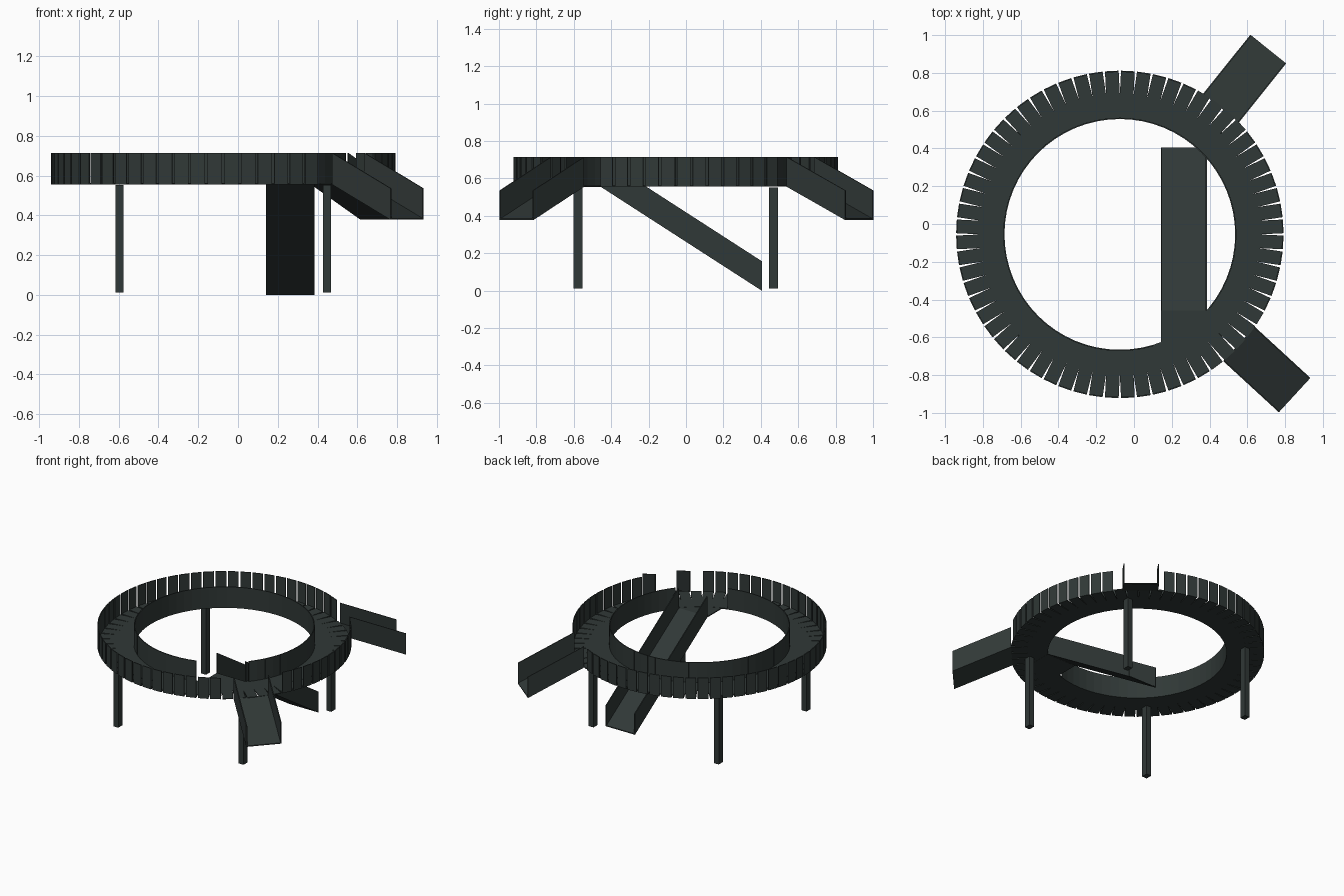
import bpy, bmesh, math
from mathutils import Matrix, Vector

if "Cube" in bpy.data.objects:
    bpy.data.objects.remove(bpy.data.objects["Cube"])

CENTRE = Vector((-0.075, -0.055, 0))
R_IN, R_OUT = 0.61, 0.866      # walkway radii
Z0, WALL, T = 0.556, 0.158, 0.007   # floor level, wall height, sheet thickness
N, TILE_W = 64, 0.0725         # walkway segments and outer tile width
STEP = 2 * math.pi / N

steel = bpy.data.materials.new("dark_green_grey")
steel.diffuse_color = (0.030, 0.040, 0.038, 1)
steel.use_nodes = True
steel.node_tree.nodes["Principled BSDF"].inputs["Base Color"].default_value = steel.diffuse_color


def prism(bm, pts, height, mat, slope=0.0, x0=0.0, z=0.0):
    """Extrude a flat outline upward; slope tilts it along local x."""
    rings = []
    for dz in (0, height):
        rings.append([bm.verts.new(mat @ Vector((x, y, z + dz + slope * (x - x0))))
                      for x, y in pts])
    lo, hi = rings
    bm.faces.new(lo[::-1])
    bm.faces.new(hi)
    for i in range(len(pts)):
        j = (i + 1) % len(pts)
        bm.faces.new((lo[i], lo[j], hi[j], hi[i]))


def rect(x1, x2, y1, y2):
    return [(x1, y1), (x2, y1), (x2, y2), (x1, y2)]


def finish(bm, name):
    bmesh.ops.recalc_face_normals(bm, faces=bm.faces)
    me = bpy.data.meshes.new(name)
    bm.to_mesh(me)
    bm.free()
    me.materials.append(steel)
    ob = bpy.data.objects.new(name, me)
    bpy.context.collection.objects.link(ob)


def slide(name, mat, x1, x2, width, drop):
    """Open channel with vertical ends, running down along local x."""
    bm = bmesh.new()
    h, s = width / 2, -drop / (x2 - x1)
    prism(bm, rect(x1, x2, -h, h), T, mat, s, x1, Z0)
    for side in (-1, 1):
        a, b = sorted((side * h, side * (h - T)))
        prism(bm, rect(x1, x2, a, b), WALL, mat, s, x1, Z0)
    finish(bm, name)


def turned(deg):
    return Matrix.Translation(CENTRE) @ Matrix.Rotation(math.radians(deg), 4, 'Z')


# Ring walkway: wedge tiles, slatted outer wall, continuous inner wall
EXITS = (51.3, -42.6)
floor, outer, inner = bmesh.new(), bmesh.new(), bmesh.new()
tan = math.tan(STEP / 2)
r_mid = TILE_W / 2 / tan
for i in range(N):
    deg = math.degrees((i + 0.5) * STEP)
    deg = deg - 360 if deg > 180 else deg
    m = turned(deg)
    a, w = R_IN * tan, TILE_W / 2
    prism(floor, [(R_IN, -a), (r_mid, -w), (R_OUT, -w),
                  (R_OUT, w), (r_mid, w), (R_IN, a)], T, m, z=Z0)
    if all(abs(deg - e) > 12 for e in EXITS):
        prism(outer, rect(R_OUT - T, R_OUT, -w, w), WALL, m, z=Z0)
    if not -72 < deg < -40:
        prism(inner, rect(R_IN, R_IN + T, -a, a), WALL, m, z=Z0)
finish(floor, "walkway_floor")
finish(outer, "outer_wall_slats")
finish(inner, "inner_wall")

# Two short exit slides on the outside
slide("back_exit_slide", turned(EXITS[0]), 0.857, 1.257, 0.243, 0.178)
slide("front_exit_slide", turned(EXITS[1]), 0.857, 1.257, 0.247, 0.178)

# Long slide down through the middle, with its landing plate
along_y = Matrix.Translation((0.264, 0, 0)) @ Matrix.Rotation(math.pi / 2, 4, 'Z')
slide("long_slide", along_y, -0.457, 0.405, 0.244, Z0)
bm = bmesh.new()
prism(bm, rect(-0.70, -0.457, -0.122, 0.122), T, along_y, z=Z0 - 0.001)
finish(bm, "landing_plate")

# Four legs under the walkway
for sx, nx in ((-1, "left"), (1, "right")):
    for sy, ny in ((-1, "front"), (1, "back")):
        bm = bmesh.new()
        m = Matrix.Translation(CENTRE + Vector((sx * 0.522, sy * 0.522, 0)))
        prism(bm, rect(-0.02, 0.02, -0.024, 0.024), 0.54, m, z=0.012)
        finish(bm, f"{ny}_{nx}_leg")
